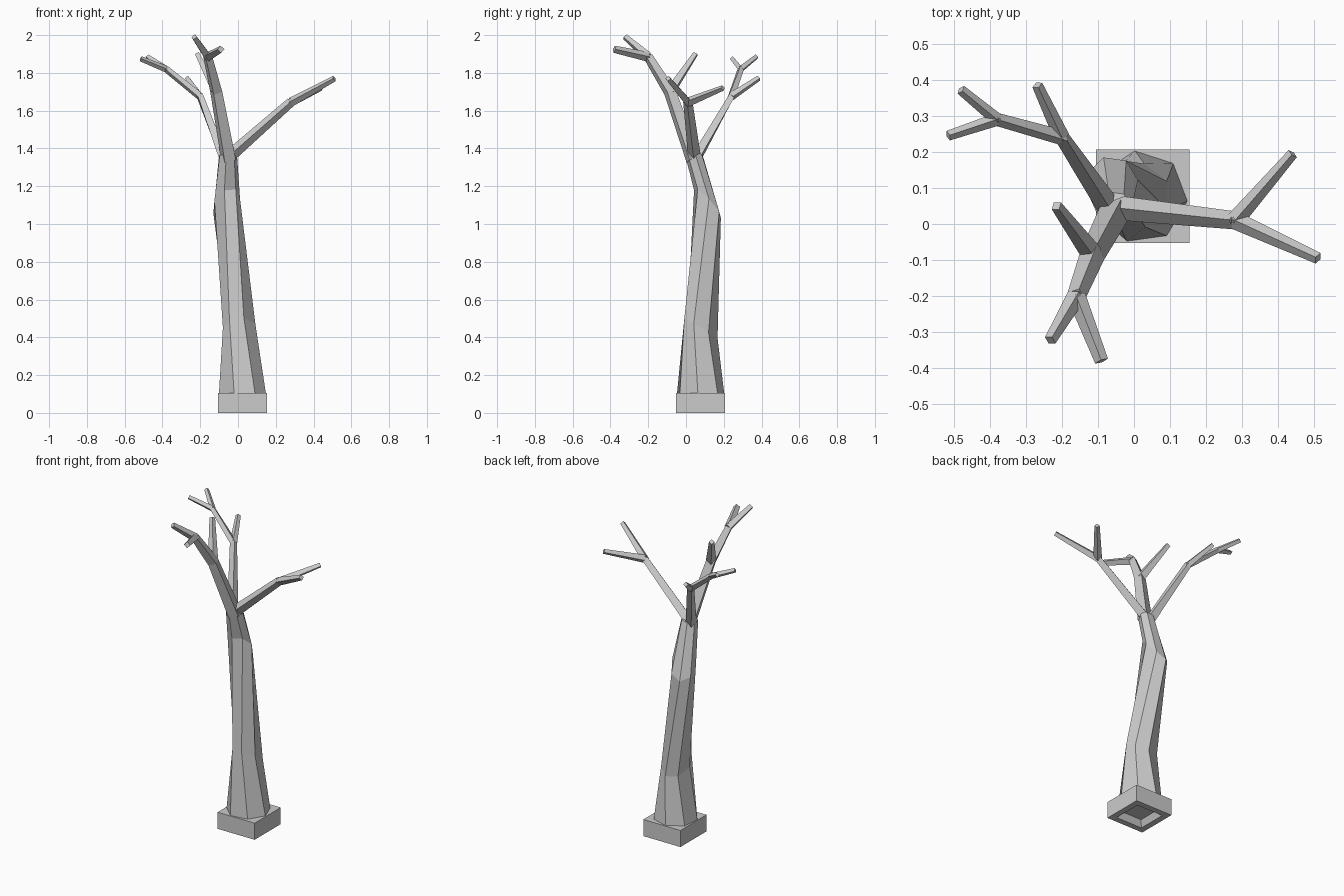
import bpy, bmesh, math
from mathutils import Vector

if "Cube" in bpy.data.objects:
    bpy.data.objects.remove(bpy.data.objects["Cube"])


def skin(name, rings):
    """Join matching rings of points into a closed flat-faced tube."""
    bm = bmesh.new()
    loops = [[bm.verts.new(p) for p in ring] for ring in rings]
    n = len(loops[0])
    for a, b in zip(loops, loops[1:]):
        for i in range(n):
            j = (i + 1) % n
            bm.faces.new((a[i], a[j], b[j], b[i]))
    bm.faces.new(loops[0][::-1])
    bm.faces.new(loops[-1])
    bmesh.ops.recalc_face_normals(bm, faces=bm.faces)
    me = bpy.data.meshes.new(name)
    bm.to_mesh(me)
    bm.free()
    ob = bpy.data.objects.new(name, me)
    bpy.context.collection.objects.link(ob)
    return ob


def branch(name, points, radii, sides=4):
    """Tapered four-sided limb with a ridge on its upper side."""
    pts = [Vector(p) for p in points]
    rings = []
    for k, p in enumerate(pts):
        t = Vector()
        if k > 0:
            t += (p - pts[k - 1]).normalized()
        if k < len(pts) - 1:
            t += (pts[k + 1] - p).normalized()
        t.normalize()
        side = t.cross(Vector((0, 0, 1))).normalized()
        up = side.cross(t)
        rings.append([p + radii[k] * (up * math.cos(a) + side * math.sin(a))
                      for a in (2 * math.pi * i / sides for i in range(sides))])
    return skin(name, rings)


def trunk_ring(cx, cy, cz, r, slope_x, slope_y, turn, sides=7):
    """Tilted, twisted cross-section of the trunk."""
    ring = []
    for i in range(sides):
        a = math.radians(turn) + 2 * math.pi * i / sides
        dx, dy = r * math.cos(a), r * math.sin(a)
        ring.append((cx + dx, cy + dy, cz + slope_x * dx + slope_y * dy))
    return ring


# Square base block with a tapered recess underneath
bm = bmesh.new()
bmesh.ops.create_cube(bm, size=1)
for v in bm.verts:
    v.co = (v.co.x * 0.26 + 0.024, v.co.y * 0.26 + 0.077, (v.co.z + 0.5) * 0.105)
bm.normal_update()
under = min(bm.faces, key=lambda f: f.calc_center_median().z)
bmesh.ops.inset_region(bm, faces=[under], thickness=0.053)
bmesh.ops.inset_region(bm, faces=[under], thickness=0.025)
for v in under.verts:
    v.co.z = 0.04
me = bpy.data.meshes.new("base")
bm.to_mesh(me)
bm.free()
bpy.context.collection.objects.link(bpy.data.objects.new("base", me))

# Seven-sided leaning trunk
skin("trunk", [
    trunk_ring(0.020, 0.075, 0.09, 0.130, 0, 0, -5),
    trunk_ring(0.010, 0.079, 0.45, 0.090, 0, -0.6, -25),
    trunk_ring(-0.062, 0.115, 1.11, 0.073, 0.4, -1.0, 5),
    trunk_ring(-0.055, 0.042, 1.37, 0.049, 0.2, -0.1, 5),
])

# Right limb and twigs
elbow = (0.28, 0.01, 1.645)
branch("right_limb", [(-0.05, 0.045, 1.355), elbow], [0.034, 0.025])
branch("right_front_twig", [elbow, (0.51, -0.095, 1.77)], [0.025, 0.016])
branch("right_back_twig", [elbow, (0.44, 0.195, 1.72)], [0.025, 0.015])

# Back left limb and twigs
fork = (-0.2, 0.24, 1.675)
tip_fork = (-0.38, 0.29, 1.82)
branch("back_limb", [(-0.075, 0.055, 1.35), fork, tip_fork], [0.032, 0.022, 0.018])
branch("back_twig", [fork, (-0.268, 0.385, 1.772)], [0.022, 0.015])
branch("back_upper_twig", [tip_fork, (-0.48, 0.372, 1.885)], [0.018, 0.014])
branch("back_outer_twig", [tip_fork, (-0.515, 0.245, 1.875)], [0.018, 0.014])

# Front left limb and twigs
knee = (-0.115, -0.085, 1.70)
crown = (-0.16, -0.2, 1.885)
branch("front_limb", [(-0.05, 0.04, 1.34), knee, crown], [0.044, 0.035, 0.026])
branch("front_inner_twig", [knee, (-0.215, 0.05, 1.90)], [0.03, 0.016])
branch("front_top_twig", [crown, (-0.232, -0.322, 1.99)], [0.026, 0.017])
branch("front_side_twig", [crown, (-0.09, -0.38, 1.925)], [0.026, 0.019])
